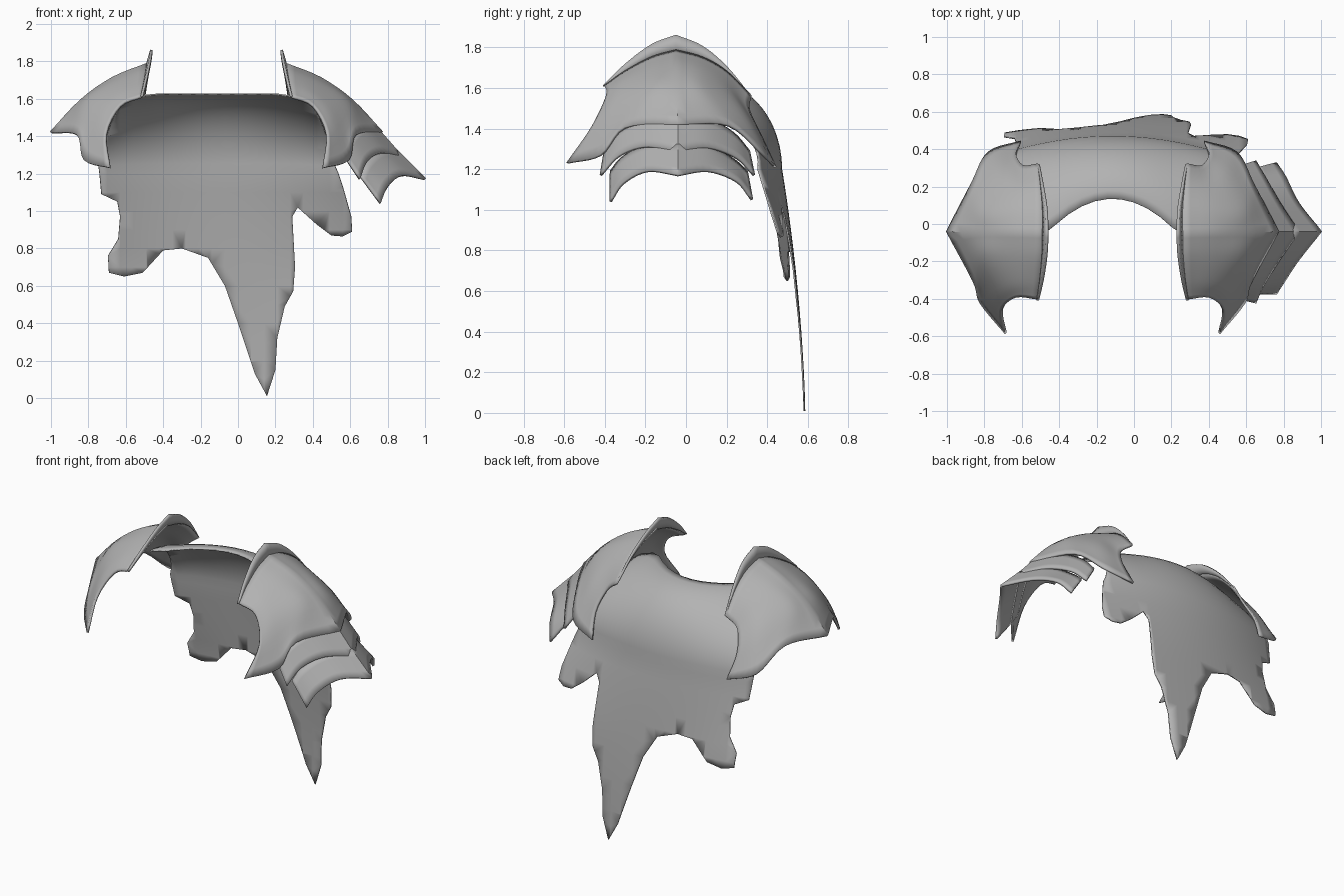
import bpy, bmesh, math
from mathutils import Vector

cube = bpy.data.objects.get("Cube")
if cube:
    bpy.data.objects.remove(cube)

MID = -0.115  # symmetry plane of the shoulders

steel = bpy.data.materials.new("plain grey")
steel.use_nodes = True
steel.diffuse_color = (0.45, 0.45, 0.45, 1)
steel.node_tree.nodes["Principled BSDF"].inputs["Base Color"].default_value = (0.45, 0.45, 0.45, 1)


def finish(name, bm, thickness, offset=0):
    """Turn a bmesh sheet into a smooth, thin, solid object."""
    mesh = bpy.data.meshes.new(name)
    bm.to_mesh(mesh)
    bm.free()
    mesh.materials.append(steel)
    obj = bpy.data.objects.new(name, mesh)
    bpy.context.collection.objects.link(obj)
    solid = obj.modifiers.new("thickness", 'SOLIDIFY')
    solid.thickness = thickness
    solid.offset = offset
    bpy.ops.object.select_all(action='DESELECT')
    obj.select_set(True)
    bpy.context.view_layer.objects.active = obj
    bpy.ops.object.shade_smooth_by_angle(angle=math.radians(35))
    return obj


def spline(pts, steps):
    """Catmull-Rom curve through the points."""
    pts = [Vector(p) for p in pts]
    ext = [2 * pts[0] - pts[1]] + pts + [2 * pts[-1] - pts[-2]]
    out = []
    for a, b, c, d in zip(ext, ext[1:], ext[2:], ext[3:]):
        for i in range(steps):
            t = i / steps
            out.append(b + t / 2 * (c - a + t * (2 * a - 5 * b + 4 * c - d + t * (3 * (b - c) + d - a))))
    return out + [pts[-1]]


def sheet(name, rows, thickness, mirrored=False, down=4):
    """Loft rows of control points, with a ridge at the middle column."""
    half = len(rows[0]) // 2
    rows = [spline(r[:half + 1], 5)[:-1] + spline(r[half:], 5) for r in rows]
    cols = [spline(c, down) for c in zip(*rows)]
    bm = bmesh.new()
    grid = [[bm.verts.new((2 * MID - p.x if mirrored else p.x, p.y, p.z)) for p in c] for c in cols]
    for c, d in zip(grid, grid[1:]):
        for i in range(len(c) - 1):
            bm.faces.new((c[i], c[i + 1], d[i + 1], d[i]))
    bmesh.ops.recalc_face_normals(bm, faces=bm.faces)
    return finish(name, bm, thickness)


# Shoulder plates: rows run front to back, from the neck to the outer rim
neck = [(-.515, -.4, 1.61), (-.5, -.3, 1.68), (-.488, -.17, 1.75), (-.485, -.05, 1.785),
        (-.485, .08, 1.75), (-.495, .2, 1.68), (-.51, .32, 1.56)]
shell = [
    neck,
    [(-.63, -.39, 1.56), (-.64, -.31, 1.62), (-.66, -.17, 1.68), (-.67, -.045, 1.71),
     (-.66, .08, 1.68), (-.63, .2, 1.61), (-.59, .31, 1.49)],
    [(-.705, -.46, 1.41), (-.745, -.35, 1.5), (-.81, -.18, 1.58), (-.84, -.045, 1.59),
     (-.81, .09, 1.58), (-.73, .27, 1.48), (-.63, .37, 1.36)],
    [(-.685, -.585, 1.23), (-.82, -.42, 1.27), (-.86, -.3, 1.405), (-1, -.04, 1.42),
     (-.87, .21, 1.415), (-.78, .38, 1.27), (-.605, .44, 1.21)],
]
# Raised collar standing on the neck rim, tallest at the ridge
rim = [(x + .022 * h, y - .01 * (y < -.3), z + .076 * h)
       for (x, y, z), h in zip(neck, (0, .5, .85, 1, .75, .35, 0))]
for side, flip in (("right", False), ("left", True)):
    sheet(side + "_shoulder_plate", shell, 0.014, flip)
    sheet(side + "_collar", [rim, neck], 0.014, flip, 2)

# Overlapping lames below the left shoulder plate
upper_lame = [
    [(.57, -.4, 1.29), (.6, -.32, 1.39), (.66, -.19, 1.45), (.73, -.04, 1.455),
     (.66, .1, 1.45), (.6, .23, 1.38), (.57, .31, 1.29)],
    [(.65, -.42, 1.17), (.69, -.33, 1.265), (.77, -.2, 1.31), (.88, -.04, 1.285),
     (.78, .11, 1.305), (.7, .25, 1.255), (.65, .335, 1.17)],
]
sheet("left_upper_lame", upper_lame, 0.014)
lower_lame = [
    [(.65, -.37, 1.19), (.68, -.31, 1.26), (.75, -.19, 1.32), (.85, -.04, 1.32),
     (.75, .11, 1.32), (.68, .23, 1.25), (.66, .3, 1.19)],
    [(.76, -.372, 1.04), (.8, -.31, 1.13), (.88, -.19, 1.19), (1, -.04, 1.17),
     (.88, .11, 1.19), (.81, .25, 1.14), (.76, .325, 1.05)],
]
sheet("left_lower_lame", lower_lame, 0.014)

# Torn cape: flat outline, sliced into a grid, then draped over the back
outline = [
    (-.6, 1.8), (-.69, 1.5), (-.745, 1.25), (-.73, 1.09), (-.645, 1.05), (-.63, .97), (-.64, .85),
    (-.695, .76), (-.69, .67), (-.61, .65), (-.51, .67), (-.4, .79), (-.3, .8), (-.16, .75),
    (-.07, .6), (0, .4), (.09, .13), (.155, .01), (.2, .15), (.21, .32), (.25, .49), (.295, .57),
    (.305, .7), (.29, .97), (.32, 1.02), (.42, .93), (.5, .87), (.56, .865), (.61, .89),
    (.605, .97), (.56, 1.13), (.52, 1.25), (.46, 1.5), (.37, 1.8)]


def clamp(v):
    return max(0, min(1, v))


def drape(x, w):
    """Map a point of the flat cape onto the back and shoulders."""
    low = min(w, 1.2)
    fade = clamp((low - .7) / .5)
    centre = .05 + (MID - .05) * fade
    back = .585 - .03 * low - .055 * low ** 2 - (.1 + .17 * fade) * (x - centre) ** 2
    if w <= 1.2:
        return x, back, w
    dx = abs(x - MID)
    angle = (w - 1.2) / .6 * math.pi / 2
    front = .135 - 1.5 * min(dx, .36) ** 2
    top = 1.625 - 1.2 * max(0, dx - .3) ** 2
    return x, front + (back - front) * math.cos(angle), 1.2 + (top - 1.2) * math.sin(angle)


bm = bmesh.new()
bm.faces.new([bm.verts.new((x, 0, w)) for x, w in outline])
for axis, start, step, count in ((0, -.7, .07, 19), (2, .1, .1, 11), (2, 1.2, .05, 12)):
    normal = [float(axis == k) for k in range(3)]
    for i in range(count):
        cut = [n * (start + step * i) for n in normal]
        bmesh.ops.bisect_plane(bm, geom=bm.verts[:] + bm.edges[:] + bm.faces[:],
                               plane_co=cut, plane_no=normal, dist=1e-5)
bmesh.ops.triangulate(bm, faces=[f for f in bm.faces if len(f.verts) > 4])
for v in bm.verts:
    v.co = drape(v.co.x, v.co.z)
bmesh.ops.recalc_face_normals(bm, faces=bm.faces)
finish("torn_cape", bm, 0.008)
